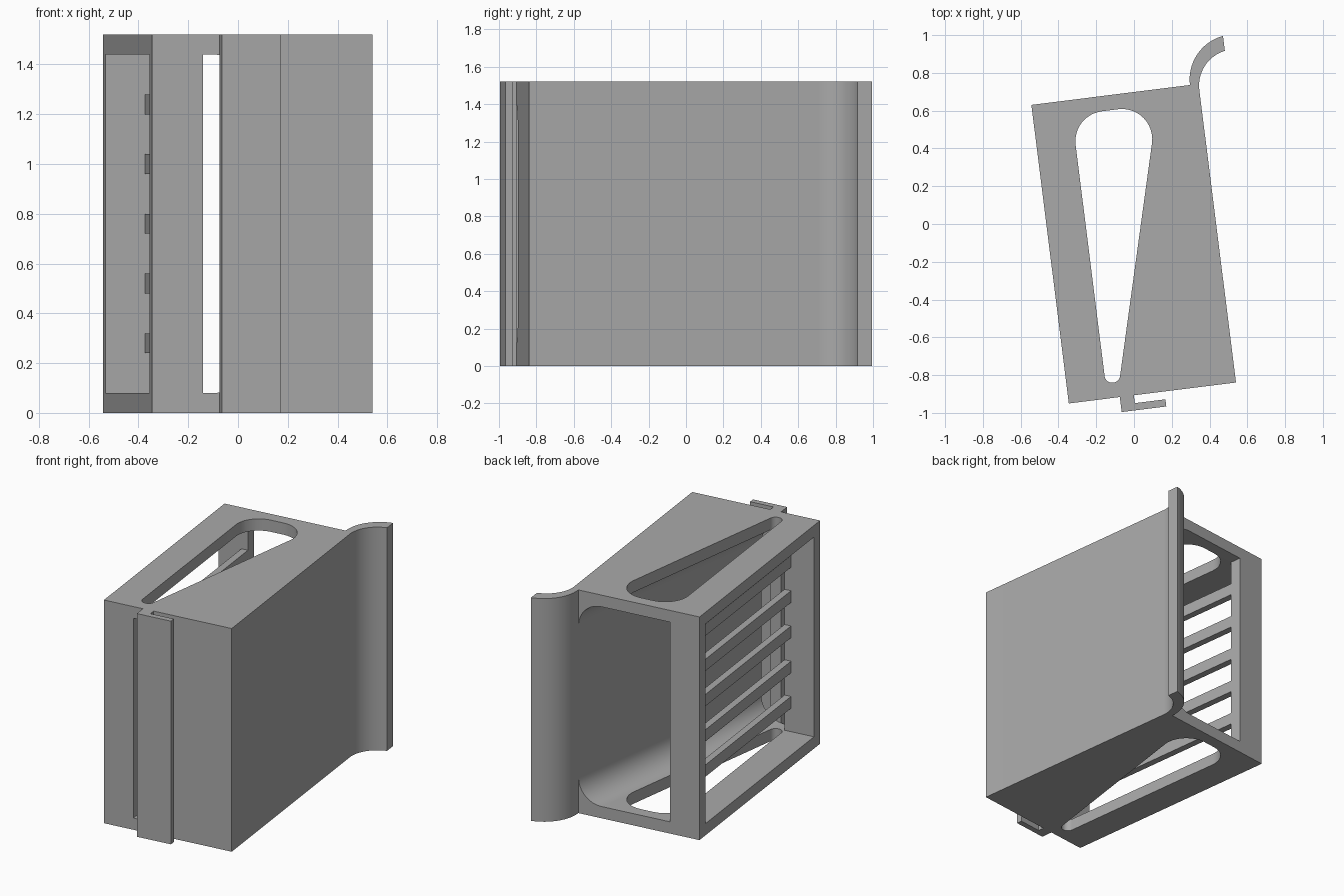
import bpy, bmesh, math
from mathutils import Vector, Matrix

if "Cube" in bpy.data.objects:
    bpy.data.objects.remove(bpy.data.objects["Cube"])

H, W, D = 1.52, 0.892, 1.593          # height, width, depth in the part's own axes
T = 0.08                              # plate and post thickness
POST = 0.206                          # depth of the left frame
R = 0.16                              # fillet radius
PLACE = Matrix.Translation((-0.345, -0.95, 0)) @ Matrix.Rotation(math.radians(7.15), 4, 'Z')

grey = bpy.data.materials.new("plain_grey")
grey.diffuse_color = (0.4, 0.4, 0.4, 1)
grey.use_nodes = True
grey.node_tree.nodes["Principled BSDF"].inputs["Base Color"].default_value = grey.diffuse_color


def make(name, bm):
    bmesh.ops.recalc_face_normals(bm, faces=bm.faces[:])
    me = bpy.data.meshes.new(name)
    bm.to_mesh(me)
    bm.free()
    ob = bpy.data.objects.new(name, me)
    bpy.context.collection.objects.link(ob)
    me.materials.append(grey)
    return ob


def loft(name, rings):
    """Skin a list of equal rings and cap both ends."""
    bm = bmesh.new()
    vs = [[bm.verts.new(p) for p in ring] for ring in rings]
    n = len(vs[0])
    for a, b in zip(vs, vs[1:]):
        for i in range(n):
            j = (i + 1) % n
            bm.faces.new((a[i], a[j], b[j], b[i]))
    bm.faces.new(vs[0])
    bm.faces.new(vs[-1][::-1])
    return make(name, bm)


def prism(name, pts, z0=0, z1=H):
    return loft(name, [[(x, y, z) for x, y in pts] for z in (z0, z1)])


def box(name, x0, x1, y0, y1, z0, z1):
    return prism(name, [(x0, y0), (x1, y0), (x1, y1), (x0, y1)], z0, z1)


def rounded(corners, steps=12):
    """Polygon of (x, y, radius) with filleted corners."""
    out = []
    for i, (x, y, r) in enumerate(corners):
        p = Vector((x, y))
        if r == 0:
            out.append((x, y))
            continue
        a = (Vector(corners[i - 1][:2]) - p).normalized()
        b = (Vector(corners[(i + 1) % len(corners)][:2]) - p).normalized()
        half = a.angle(b) / 2
        c = p + (a + b).normalized() * (r / math.sin(half))
        s = p + a * (r / math.tan(half)) - c
        e = p + b * (r / math.tan(half)) - c
        turn = s.angle_signed(e)
        for k in range(steps + 1):
            t = -turn * k / steps
            out.append((c.x + s.x * math.cos(t) - s.y * math.sin(t),
                        c.y + s.x * math.sin(t) + s.y * math.cos(t)))
    return out


def arc(cx, cy, r, a0, a1, n=16):
    return [(cx + r * math.cos(a0 + (a1 - a0) * k / n),
             cy + r * math.sin(a0 + (a1 - a0) * k / n)) for k in range(n + 1)]


# Housing with the curled lip at the back right
end = math.pi - math.acos(0.032 / 0.238)
end_in = math.pi - math.acos(0.032 / 0.192)
lip_in = arc(1.084, 1.56, 0.192, math.pi, math.pi - end_in)
lip_out = arc(1.084, D, 0.238, math.pi, math.pi - end)
lip_in = arc(1.084, 1.56, 0.192, math.pi, math.pi / 2 + math.asin(0.032 / 0.192))
lip_out = arc(1.084, D, 0.238, math.pi / 2 + math.asin(0.032 / 0.238), math.pi)
housing = prism("housing", [(0, 0), (W, 0)] + lip_in + lip_out + [(0, D)])


# Tapered cavity, open front and back, with filleted right corners
def section(v, right):
    pts = rounded([(POST, T, 0), (right, T, R), (right, H - T, R), (POST, H - T, 0)])
    return [(x, v, z) for x, z in pts]


cutters = [
    loft("cavity_cutter", [section(-0.05, 0.396), section(D, 0.844), section(D + 0.05, 0.844)]),
    # Left window
    box("window_cutter", -0.05, POST + 0.004, T, D - T, T, H - T),
    # Tapered slot through the top and bottom plates
    prism("slot_cutter", rounded([(POST, T, 0.04), (0.279, T, 0.04),
                                  (0.662, D - T, R), (POST, D - T, R)]), -0.1, H + 0.1),
]
for cut in cutters:
    mod = housing.modifiers.new("cut", 'BOOLEAN')
    mod.operation = 'DIFFERENCE'
    mod.solver = 'EXACT'
    mod.object = cut
    bpy.context.view_layer.objects.active = housing
    bpy.ops.object.modifier_apply(modifier=mod.name)
    bpy.data.objects.remove(cut)
parts = [housing]

# Hooked clip on the front
parts.append(prism("front_clip", [(0.272, 0), (0.272, -T), (0.51, -T), (0.51, -0.042),
                                  (0.347, -0.042), (0.347, 0)]))

# Five bars across the left window
for i in range(5):
    z = 0.24 * (i + 1)
    parts.append(box("window_bar", 0.16, POST, T, D - T, z, z + T))

# Place everything and smooth the curved faces
for ob in parts:
    ob.data.transform(PLACE)
    ob.select_set(True)
bpy.context.view_layer.objects.active = housing
bpy.ops.object.shade_smooth_by_angle(angle=math.radians(30))
